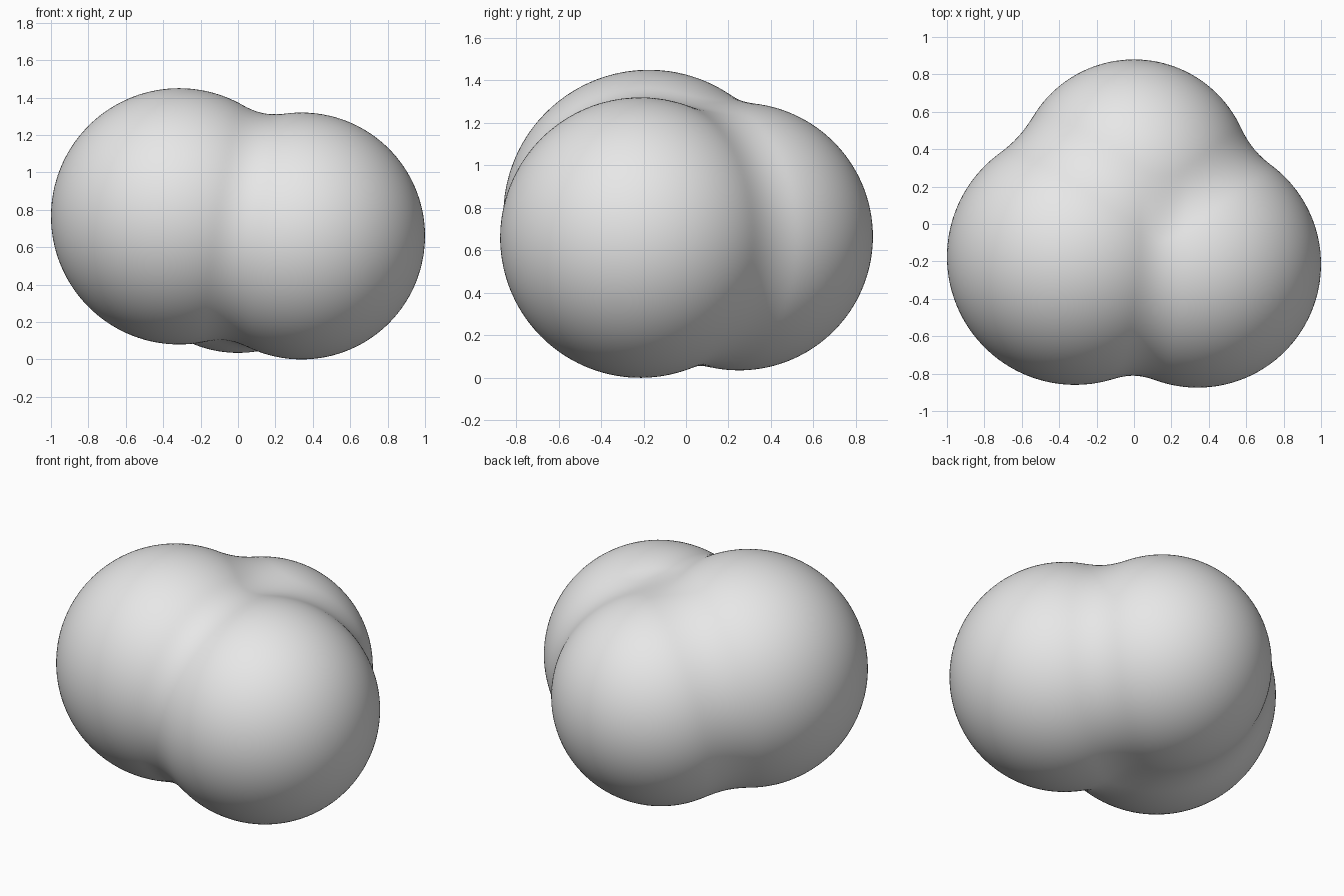
import bpy, bmesh
from mathutils import Vector

if "Cube" in bpy.data.objects:
    bpy.data.objects.remove(bpy.data.objects["Cube"])

# Three lobes: centre, radius
LOBES = [
    (Vector((-0.315, -0.175, 0.765)), 0.685),
    (Vector((0.34, -0.215, 0.66)), 0.66),
    (Vector((0.0, 0.25, 0.665)), 0.63),
]
BLEND = 0.11
CORE = Vector((0.0, -0.05, 0.7))


def smooth_min(a, b):
    h = max(BLEND - abs(a - b), 0.0) / BLEND
    return min(a, b) - h * h * BLEND * 0.25


def field(p):
    d = [(p - c).length - r for c, r in LOBES]
    return smooth_min(smooth_min(d[0], d[1]), d[2])


def surface_point(direction):
    lo, hi = 0.0, 1.6
    for _ in range(18):
        mid = (lo + hi) / 2
        if field(CORE + direction * mid) < 0:
            lo = mid
        else:
            hi = mid
    return CORE + direction * lo


# Fused body: a sphere pushed out onto the blended lobes
bm = bmesh.new()
bmesh.ops.create_icosphere(bm, subdivisions=6, radius=1.0)
for v in bm.verts:
    v.co = surface_point(v.co.normalized())
for f in bm.faces:
    f.smooth = True
mesh = bpy.data.meshes.new("fused_lobes")
bm.to_mesh(mesh)
bm.free()

grey = bpy.data.materials.new("light grey")
grey.diffuse_color = (0.8, 0.8, 0.8, 1.0)
grey.use_nodes = True
grey.node_tree.nodes["Principled BSDF"].inputs["Base Color"].default_value = grey.diffuse_color
mesh.materials.append(grey)
body = bpy.data.objects.new("fused_lobes", mesh)
bpy.context.collection.objects.link(body)
